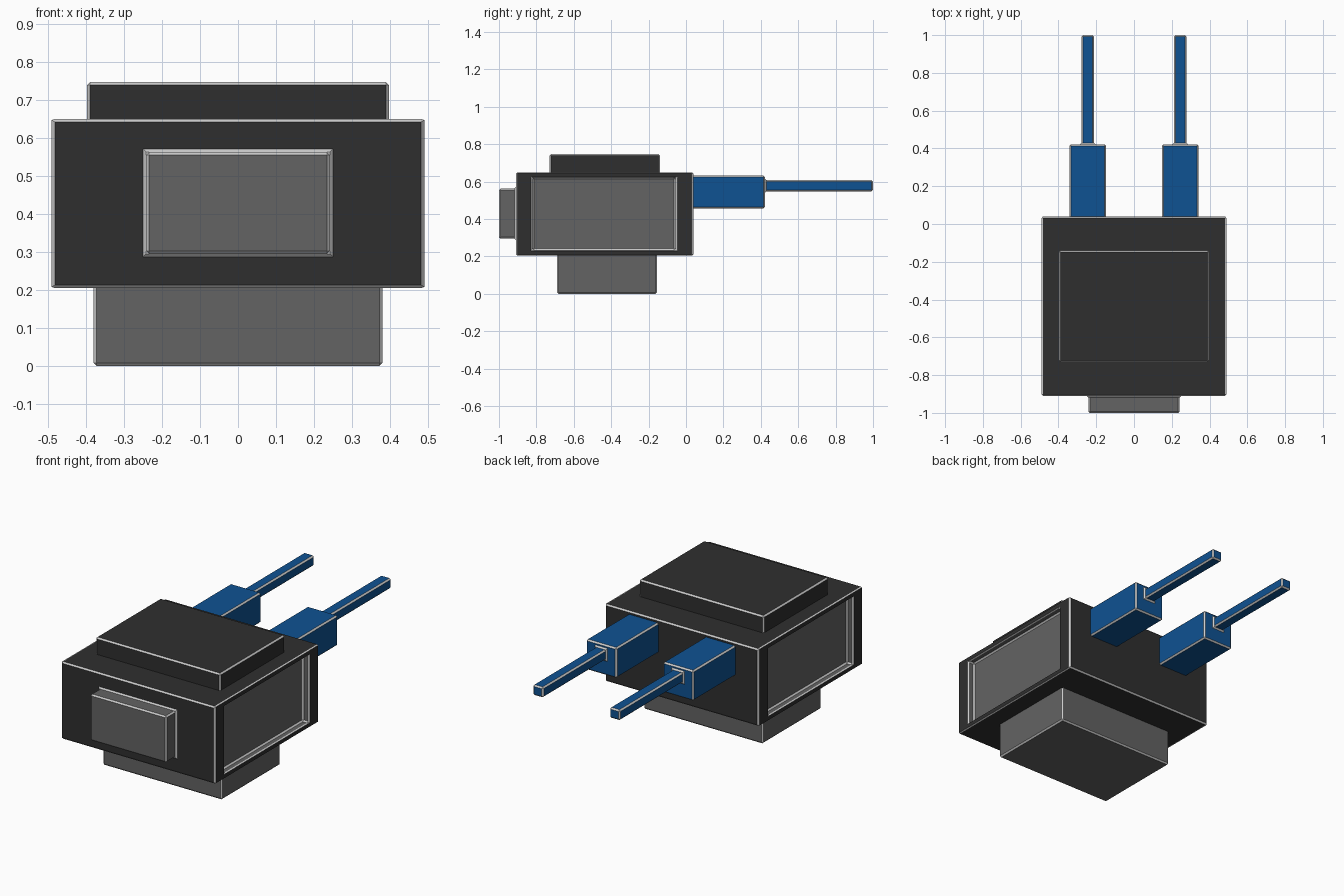
import bpy, bmesh
from mathutils import Vector

if "Cube" in bpy.data.objects:
    bpy.data.objects.remove(bpy.data.objects["Cube"])

BEVEL = 0.008


def material(name, rgb):
    m = bpy.data.materials.new(name)
    m.diffuse_color = (*rgb, 1)
    m.use_nodes = True
    m.node_tree.nodes["Principled BSDF"].inputs["Base Color"].default_value = m.diffuse_color
    return m


DARK = material("dark_charcoal", (0.028, 0.028, 0.028))
GREY = material("mid_grey", (0.125, 0.125, 0.125))
BLUE = material("blue", (0.0045, 0.085, 0.29))
EDGE = material("light_edge", (0.6, 0.6, 0.6))


def box_mesh(lo, hi):
    lo, hi = Vector(lo), Vector(hi)
    bm = bmesh.new()
    bmesh.ops.create_cube(bm, size=1)
    for v in bm.verts:
        v.co = (lo + hi) / 2 + v.co * (hi - lo)
    return bm


def finish(name, bm, mats, bevel=BEVEL):
    bmesh.ops.recalc_face_normals(bm, faces=bm.faces)
    me = bpy.data.meshes.new(name)
    bm.to_mesh(me)
    bm.free()
    ob = bpy.data.objects.new(name, me)
    bpy.context.collection.objects.link(ob)
    for m in mats:
        me.materials.append(m)
    if bevel:  # light chamfer on every sharp edge
        mod = ob.modifiers.new("chamfer", 'BEVEL')
        mod.width, mod.segments = bevel, 1
        mod.limit_method = 'ANGLE'
        mod.material = len(mats) - 1
    return ob


def box(name, lo, hi, mat, bevel=BEVEL):
    return finish(name, box_mesh(lo, hi), [mat, EDGE], bevel)


def skirt(name, lo, hi, wide_y, grow=0.012):
    """Light fillet around a joint; the end at wide_y is flared outwards."""
    bm = box_mesh(lo, hi)
    c = (Vector(lo) + Vector(hi)) / 2
    for v in bm.verts:
        if abs(v.co.y - wide_y) < 1e-4:
            v.co.x += grow if v.co.x > c.x else -grow
            v.co.z += grow if v.co.z > c.z else -grow
    return finish(name, bm, [EDGE], 0)


# Main body with a recessed grey panel in each side
bm = box_mesh((-0.49, -0.91, 0.205), (0.49, 0.04, 0.65))
sides = [f for f in bm.faces if abs(f.calc_center_median().x) > 0.4]
bmesh.ops.inset_individual(bm, faces=sides, thickness=0.04)
for f in sides:
    for v in f.verts:
        v.co.y = -0.82 if v.co.y < -0.4 else -0.055
for f in bmesh.ops.extrude_discrete_faces(bm, faces=sides)["faces"]:
    s = 1 if f.calc_center_median().x > 0 else -1
    bmesh.ops.translate(bm, verts=f.verts, vec=(-0.04 * s, 0, 0))
    f.material_index = 1
    for e in f.edges:
        for wall in e.link_faces:
            wall.material_index = 1
finish("body", bm, [DARK, GREY, EDGE])

# Lid, base and front plate
box("lid", (-0.397, -0.73, 0.63), (0.397, -0.14, 0.747), DARK)
box("base", (-0.38, -0.69, 0), (0.38, -0.155, 0.225), GREY)
box("front_plate", (-0.242, -1, 0.295), (0.242, -0.89, 0.563), GREY)
skirt("front_plate_fillet", (-0.242, -0.918, 0.295), (0.242, -0.909, 0.563), -0.909, 0.009)

# Rear blue blocks and rods
for side, x in (("left", -0.245), ("right", 0.245)):
    box(side + "_block", (x - 0.097, 0.02, 0.457), (x + 0.097, 0.422, 0.632), BLUE)
    box(side + "_rod", (x - 0.033, 0.40, 0.548), (x + 0.033, 1.0, 0.608), BLUE)
    skirt(side + "_rod_fillet", (x - 0.033, 0.421, 0.548), (x + 0.033, 0.43, 0.608), 0.421, 0.009)
